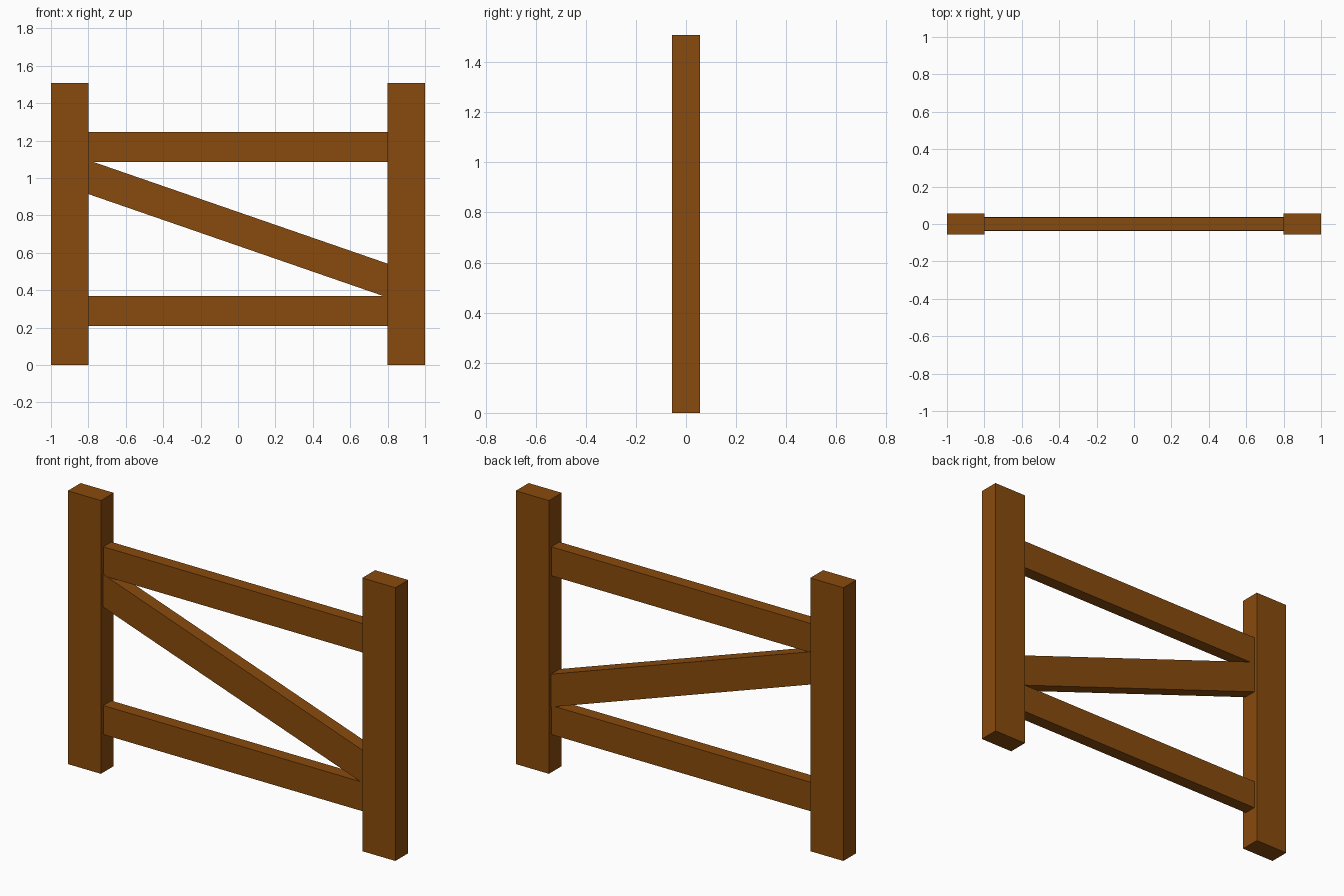
import bpy

if "Cube" in bpy.data.objects:
    bpy.data.objects.remove(bpy.data.objects["Cube"])

wood = bpy.data.materials.new("brown_wood")
wood.diffuse_color = (0.25, 0.07, 0.004, 1)
wood.use_nodes = True
wood.node_tree.nodes["Principled BSDF"].inputs["Base Color"].default_value = wood.diffuse_color


def beam(name, x0, x1, z_left, z_right, height, half_depth):
    """Plank from x0 to x1 with vertical ends; z values are its lower edge."""
    profile = [(x0, z_left), (x1, z_right), (x1, z_right + height), (x0, z_left + height)]
    verts = [(x, y, z) for y in (-half_depth, half_depth) for x, z in profile]
    faces = [(0, 1, 2, 3), (7, 6, 5, 4)]
    faces += [(i, i + 4, (i + 1) % 4 + 4, (i + 1) % 4) for i in range(4)]
    mesh = bpy.data.meshes.new(name)
    mesh.from_pydata(verts, [], faces)
    mesh.materials.append(wood)
    obj = bpy.data.objects.new(name, mesh)
    bpy.context.collection.objects.link(obj)
    return obj


# Upright posts
for side, x in (("left", -1.0), ("right", 0.798)):
    beam(side + "_post", x, x + 0.202, 0, 0, 1.508, 0.056)

# Horizontal rails
for name, z in (("lower_rail", 0.209), ("upper_rail", 1.085)):
    beam(name, -0.80, 0.80, z, z, 0.16, 0.035)

# Diagonal brace
beam("diagonal_brace", -0.80, 0.80, 0.914, 0.361, 0.181, 0.037)
